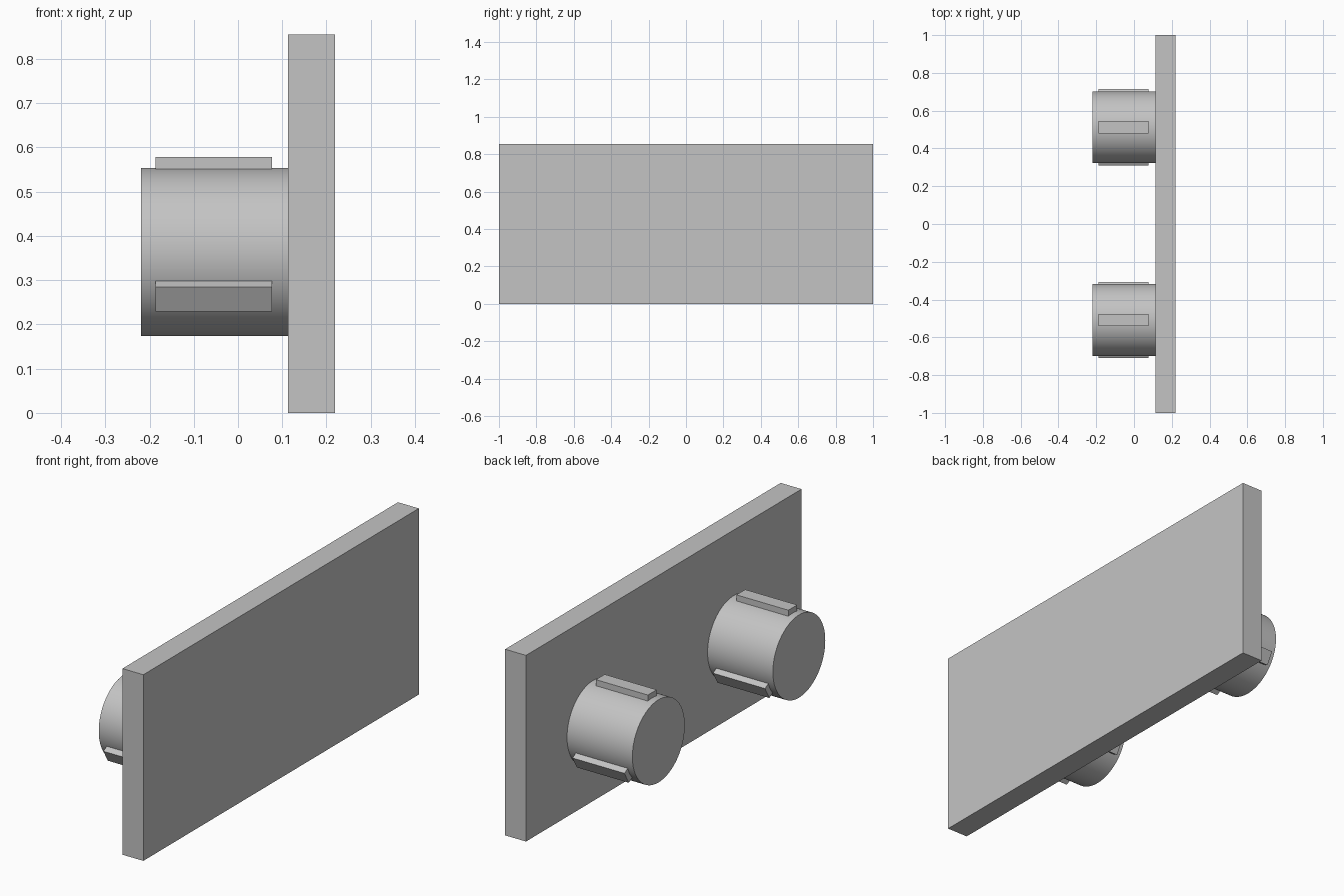
import bpy
from math import pi, radians
from mathutils import Matrix, Vector

cube = bpy.data.objects.get("Cube")
if cube:
    bpy.data.objects.remove(cube, do_unlink=True)

grey = bpy.data.materials.new("plain grey")
colour = (0.55, 0.55, 0.55, 1)
grey.diffuse_color = colour
grey.use_nodes = True
grey.node_tree.nodes["Principled BSDF"].inputs["Base Color"].default_value = colour

PEG_Z, PEG_R = 0.364, 0.19


def finish(name):
    obj = bpy.context.object
    obj.name = name
    obj.data.materials.append(grey)
    return obj


def box(name, size, matrix):
    """Box of a given size, placed by a matrix."""
    bpy.ops.mesh.primitive_cube_add(size=1)
    obj = finish(name)
    obj.data.transform(matrix @ Matrix.Diagonal((*size, 1)))
    return obj


# Upright plate
box("plate", (0.106, 2, 0.855), Matrix.Translation((0.166, 0, 0.4275)))

# Two round pegs, each with three ribs spaced around it
for side, y in (("front", -0.508), ("back", 0.512)):
    bpy.ops.mesh.primitive_cylinder_add(
        vertices=96, radius=PEG_R, depth=0.332,
        location=(-0.053, y, PEG_Z), rotation=(0, pi / 2, 0))
    finish(side + "_peg")
    bpy.ops.object.shade_smooth_by_angle(angle=radians(30))

    centre = Matrix.Translation(Vector((-0.055, y, PEG_Z)))
    for i in range(3):
        turn = Matrix.Rotation(i * 2 * pi / 3, 4, "X")
        lift = Matrix.Translation((0, 0, 0.1975))
        box(f"{side}_peg_rib_{i + 1}", (0.264, 0.064, 0.035), centre @ turn @ lift)
